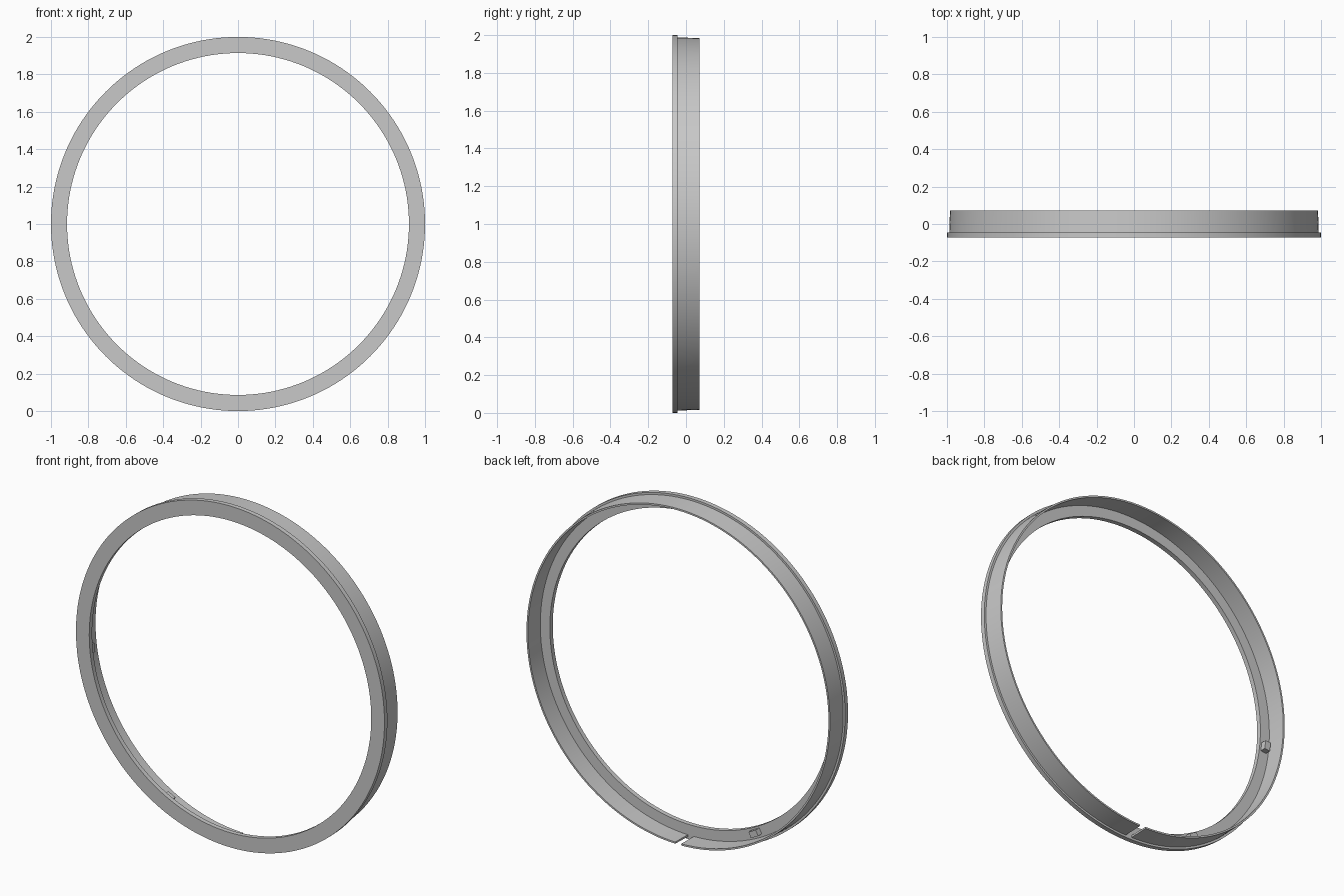
import bpy
import bmesh
from math import sin, cos, radians

if "Cube" in bpy.data.objects:
    bpy.data.objects.remove(bpy.data.objects["Cube"])

grey = bpy.data.materials.new("plain grey")
grey.use_nodes = True
GREY = (0.58, 0.58, 0.58, 1)
grey.diffuse_color = GREY
grey.node_tree.nodes["Principled BSDF"].inputs["Base Color"].default_value = GREY


def sweep(name, profile, start, end, steps):
    """Sweep a closed (radius, y) profile around the ring axis.
    Angles are in degrees from the bottom, positive towards +x."""
    closed = end - start >= 360
    bm = bmesh.new()
    rows = []
    for i in range(steps if closed else steps + 1):
        a = radians(start + (end - start) * i / steps)
        rows.append([bm.verts.new((r * sin(a), y, 1 - r * cos(a))) for r, y in profile])
    n = len(profile)
    for i in range(steps):
        p, q = rows[i], rows[(i + 1) % len(rows)]
        for j in range(n):
            k = (j + 1) % n
            bm.faces.new((p[j], p[k], q[k], q[j]))
    if not closed:
        bm.faces.new(rows[0])
        bm.faces.new(rows[-1])
    bmesh.ops.recalc_face_normals(bm, faces=bm.faces)
    mesh = bpy.data.meshes.new(name)
    bm.to_mesh(mesh)
    bm.free()
    mesh.materials.append(grey)
    obj = bpy.data.objects.new(name, mesh)
    bpy.context.collection.objects.link(obj)
    bpy.ops.object.select_all(action="DESELECT")
    obj.select_set(True)
    bpy.context.view_layer.objects.active = obj
    bpy.ops.object.shade_smooth_by_angle(angle=radians(30))
    return obj


def box(r0, r1, y0, y1):
    return [(r0, y0), (r1, y0), (r1, y1), (r0, y1)]


FRONT, STEP, BACK = -0.072, -0.045, 0.072

# Flat front flange
sweep("front_flange", box(0.914, 1.0, FRONT, STEP), 0, 360, 160)

# Thin, slightly tapered wall, split by a slot at the bottom
slot = 1.15
wall = [(0.976, STEP - 0.005), (0.988, STEP - 0.005), (0.984, BACK), (0.974, BACK)]
sweep("rear_wall", wall, slot, 360 - slot, 160)

# Small locating tabs on the back of the flange
for name, angle in (("lower_tab", -27), ("side_tab", -84)):
    sweep(name, box(0.925, 0.96, STEP - 0.005, -0.012), angle - 1.6, angle + 1.6, 2)
